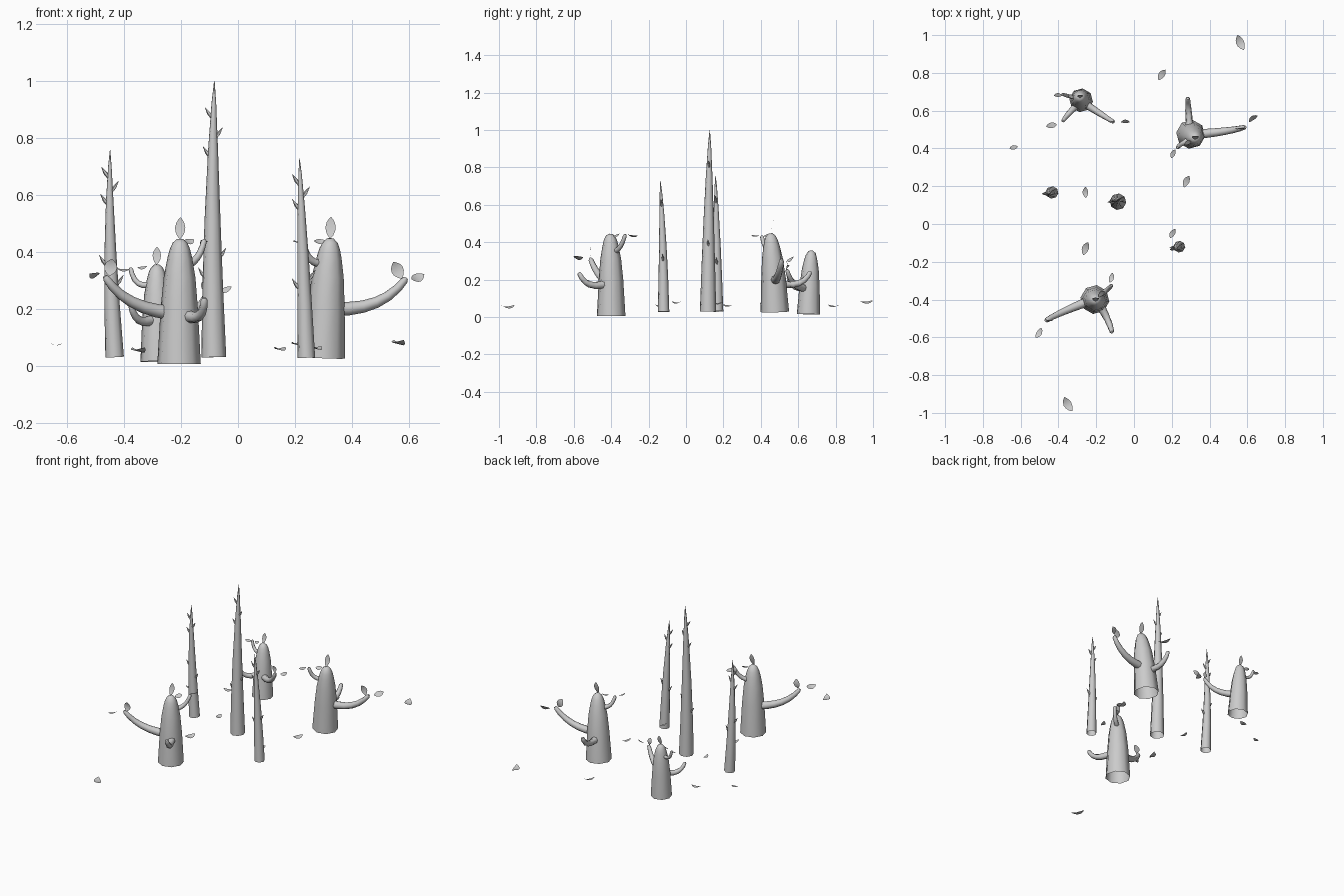
import bpy, bmesh, math
from mathutils import Vector as V


def finish(bm, name):
    bmesh.ops.recalc_face_normals(bm, faces=bm.faces)
    me = bpy.data.meshes.new(name)
    bm.to_mesh(me)
    bm.free()
    ob = bpy.data.objects.new(name, me)
    bpy.context.collection.objects.link(ob)
    bpy.ops.object.select_all(action='DESELECT')
    ob.select_set(True)
    bpy.context.view_layer.objects.active = ob
    bpy.ops.object.shade_smooth_by_angle(angle=math.radians(50))
    return ob


def bezier(a, b, c, t):
    return V(a) * (1 - t) ** 2 + V(b) * 2 * t * (1 - t) + V(c) * t * t


def tube(name, a, b, c, profile, sides=8):
    """Tapered tube along a curve; open at the start, closed at the end."""
    bm = bmesh.new()
    rings = []
    for t, r in profile:
        p = bezier(a, b, c, t)
        d = ((V(b) - V(a)) * (1 - t) + (V(c) - V(b)) * t).normalized()
        u = d.cross(V((0.13, 1, 0.05))).normalized()
        w = d.cross(u)
        rings.append([bm.verts.new(p + u * r * math.cos(k) + w * r * math.sin(k))
                      for k in (2 * math.pi * i / sides for i in range(sides))])
    for r0, r1 in zip(rings, rings[1:]):
        for i in range(sides):
            j = (i + 1) % sides
            bm.faces.new((r0[i], r0[j], r1[j], r1[i]))
    bm.faces.new(rings[-1])
    return finish(bm, name)


def leaf(name, centre, along, normal, length, width, bend=0.12):
    """Thin pointed leaf, curved along its length."""
    bm = bmesh.new()
    d = V(along).normalized()
    s = d.cross(V(normal)).normalized()
    n = s.cross(d)
    rows = []
    for t, w in ((0, 0.06), (0.15, 0.55), (0.35, 0.9), (0.55, 1), (0.75, 0.8), (0.9, 0.42), (1, 0.02)):
        p = V(centre) + d * (t - 0.5) * length + n * bend * length * ((2 * t - 1) ** 2 - 0.4)
        h = s * w * width / 2
        rows.append([bm.verts.new(q) for q in (p - h, p, p + h)])
    for r0, r1 in zip(rows, rows[1:]):
        for i in (0, 1):
            bm.faces.new((r0[i], r0[i + 1], r1[i + 1], r1[i]))
    return finish(bm, name)


STUMP = ((0, .077), (.45, .066), (.7, .056), (.85, .044), (.92, .036), (.97, .026), (1, .011))
SPIKE = ((0, .042), (.25, .035), (.5, .027), (.75, .017), (.92, .008), (1, .001))


def limb(name, a, b, c, r0, r1):
    prof = [(t / 6, r0 + (r1 - r0) * t / 6) for t in range(6)] + [(.96, r1), (1, r1 * .55)]
    tube(name, a, b, c, prof)


# Stumps: base, middle, top, scale, then limbs (root, bend, end, radii)
stumps = [
    ((-.207, -.4, .006), (-.207, -.4, .22), (-.203, -.405, .445), 1, [
        ((-.23, -.405, .185), (-.4, -.47, .2), (-.467, -.512, .315), .026, .013),
        ((-.185, -.42, .18), (-.12, -.535, .14), (-.118, -.572, .238), .023, .012),
        ((-.19, -.385, .35), (-.135, -.345, .36), (-.118, -.325, .443), .015, .01)]),
    ((.3, .475, .028), (.308, .47, .22), (.325, .452, .447), 1, [
        ((.33, .475, .2), (.51, .49, .19), (.59, .513, .308), .026, .013),
        ((.297, .49, .18), (.285, .63, .15), (.285, .665, .245), .023, .012),
        ((.305, .455, .36), (.24, .42, .35), (.23, .405, .435), .015, .01)]),
    ((-.28, .655, .015), (-.283, .66, .18), (-.285, .67, .355), .82, [
        ((-.265, .64, .155), (-.15, .565, .15), (-.108, .54, .255), .021, .011),
        ((-.29, .64, .165), (-.36, .575, .13), (-.376, .545, .215), .019, .01),
        ((-.29, .665, .29), (-.365, .68, .26), (-.377, .687, .345), .012, .008)]),
]
for a, b, c, s, limbs in stumps:
    tube("stump_trunk", a, b, c, [(t, r * s) for t, r in STUMP])
    for l in limbs:
        limb("stump_branch", *l)
    # upright leaf on the crown
    leaf("crown_leaf", V(c) + V((0, .008, .037 * s)), (.03, .25, 1), (0, -1, .2), .078 * s, .036 * s, .06)

# Leaves at the branch ends: centre, direction, normal, length, width
for args in [
    ((-.447, -.51, .345), (.15, 0, 1), (0, -1, .1), .06, .046),
    ((-.503, -.577, .318), (-.5, -.85, .05), (-.5, .3, .8), .06, .036),
    ((-.12, -.285, .435), (.3, 1, -.1), (-.4, 0, 1), .055, .028),
    ((-.172, -.37, .437), (.7, .7, .2), (.3, -.6, .8), .045, .03),
    ((.56, .505, .335), (-.5, 0, 1), (0, -1, .1), .065, .044),
    ((.63, .56, .31), (.75, .6, .3), (.3, -.7, .6), .06, .036),
    ((.207, .372, .435), (-.4, -.9, .05), (.3, 0, 1), .05, .026),
    ((.285, .43, .437), (.9, .4, .1), (0, -.7, .8), .04, .028),
    ((-.045, .542, .267), (1, .05, .4), (0, -.7, .7), .05, .026),
    ((-.115, .54, .28), (-.2, -.1, 1), (0, -1, .1), .045, .03),
    ((-.402, .682, .337), (-1, 0, .05), (0, -.4, 1), .045, .022),
    ((-.335, .675, .345), (1, -.3, .1), (0, -.5, .9), .035, .022),
]:
    leaf("branch_leaf", *args)

# Slender spiked trunks: base, middle, top, radius scale, thorn (height, side)
spikes = [
    ((-.085, .118, .03), (-.095, .12, .5), (-.083, .127, 1.0), 1.05,
     ((.89, -1), (.82, 1), (.755, -1), (.4, 1), (.33, -1))),
    ((-.433, .167, .03), (-.455, .165, .4), (-.449, .158, .757), .78,
     ((.67, -1), (.62, 1), (.575, -1), (.36, -1), (.29, 1))),
    ((.24, -.12, .028), (.228, -.12, .4), (.216, -.137, .727), .74,
     ((.64, -1), (.595, 1), (.55, -1), (.3, 1), (.27, -1))),
]
for a, b, c, s, thorns in spikes:
    tube("spiked_trunk", a, b, c, [(t, r * s) for t, r in SPIKE])
    for z, side in thorns:
        t = (z - a[2]) / (c[2] - a[2])
        p = bezier(a, b, c, t - .02)
        r = .042 * s * (1 - t)
        root = p + V((side * r * .8, 0, 0))
        tip = root + V((side * .026, -.004, .04))
        tube("thorn", root, (root + tip) / 2, tip, ((0, .004), (.45, .007), (1, .0008)), 5)

# Fallen leaves: x, y, z, heading in degrees, length
for x, y, z, ang, ln in [
    (.563, .96, .082, 113, .085), (.147, .79, .06, 56, .066), (.277, .225, .063, 65, .066),
    (.204, -.05, .078, 60, .055), (-.257, .167, .075, 92, .058), (-.257, -.13, .06, 70, .072),
    (-.35, -.955, .056, 120, .085), (-.637, .405, .075, 10, .045), (-.437, .522, .065, 10, .058)]:
    k = math.radians(ang)
    leaf("fallen_leaf", (x, y, z), (math.cos(k), math.sin(k), 0), (.25, 0, 1), ln, ln * .52, .16)
